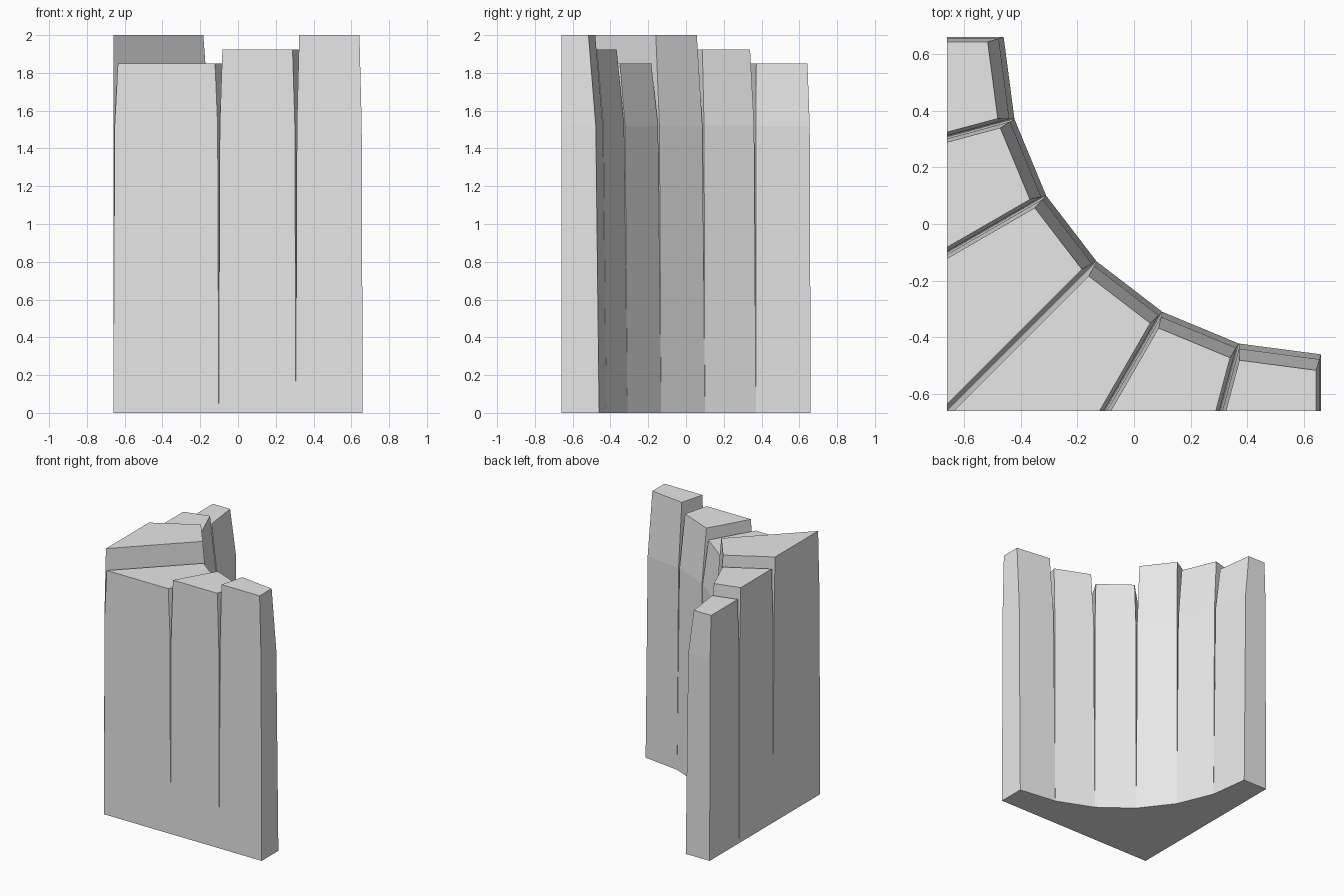
import bpy
from math import cos, sin, radians
from mathutils import Vector
from mathutils.geometry import intersect_line_line_2d, intersect_line_line

cube = bpy.data.objects.get("Cube")
if cube:
    bpy.data.objects.remove(cube)

stone = bpy.data.materials.new("light_grey_stone")
stone.use_nodes = True
grey = (0.8, 0.8, 0.8, 1)
stone.diffuse_color = grey
stone.node_tree.nodes["Principled BSDF"].inputs["Base Color"].default_value = grey

HALF = 0.66                      # half the square footprint
CENTRE = Vector((HALF, HALF))    # centre of the concave arc
RADIUS = 1.12
STEP = 15
BEND = 1.52                      # height where the taper steepens
HEIGHTS = (1.85, 1.925, 2.0)


def ray(angle):
    return Vector((cos(radians(angle)), sin(radians(angle))))


def meet(p, d, q, e):
    """Crossing point of two lines given as point and direction."""
    t = (q - p).cross(e) / d.cross(e)
    return p + d * t


def outline(a, b, side, inner):
    """Wedge cross-section with its radial sides and inner face drawn in."""
    da, db = ray(a), ray(b)
    pa = CENTRE + Vector((-da.y, da.x)) * side
    pb = CENTRE + Vector((db.y, -db.x)) * side
    chord = (db - da) * RADIUS
    start = CENTRE + da * RADIUS + ray((a + b) / 2) * inner
    # outer wall is the flat left or front plane of the footprint
    corner = Vector((-HALF, -HALF))
    wall = Vector((0, 1)) if b <= 225 else Vector((1, 0))
    return [meet(pa, da, start, chord), meet(pa, da, corner, wall),
            meet(pb, db, corner, wall), meet(pb, db, start, chord)]


def column(index):
    a = 180 + index * STEP
    b = a + STEP
    top = HEIGHTS[index % 3]
    # base, bend and top rings
    rings = ((0, 0, 0), (BEND, 0.005, 0.018), (top, 0.017, 0.058))
    verts = [(p.x, p.y, z) for z, side, inner in rings
             for p in outline(a, b, side, inner)]
    faces = [(3, 2, 1, 0), (8, 9, 10, 11)]
    for base in (0, 4):
        for i in range(4):
            j = (i + 1) % 4
            faces.append((base + i, base + j, base + j + 4, base + i + 4))
    mesh = bpy.data.meshes.new(f"stone_column_{index + 1}")
    mesh.from_pydata(verts, [], faces)
    mesh.materials.append(stone)
    obj = bpy.data.objects.new(mesh.name, mesh)
    bpy.context.collection.objects.link(obj)


# fan of six stone columns
for n in range(6):
    column(n)
